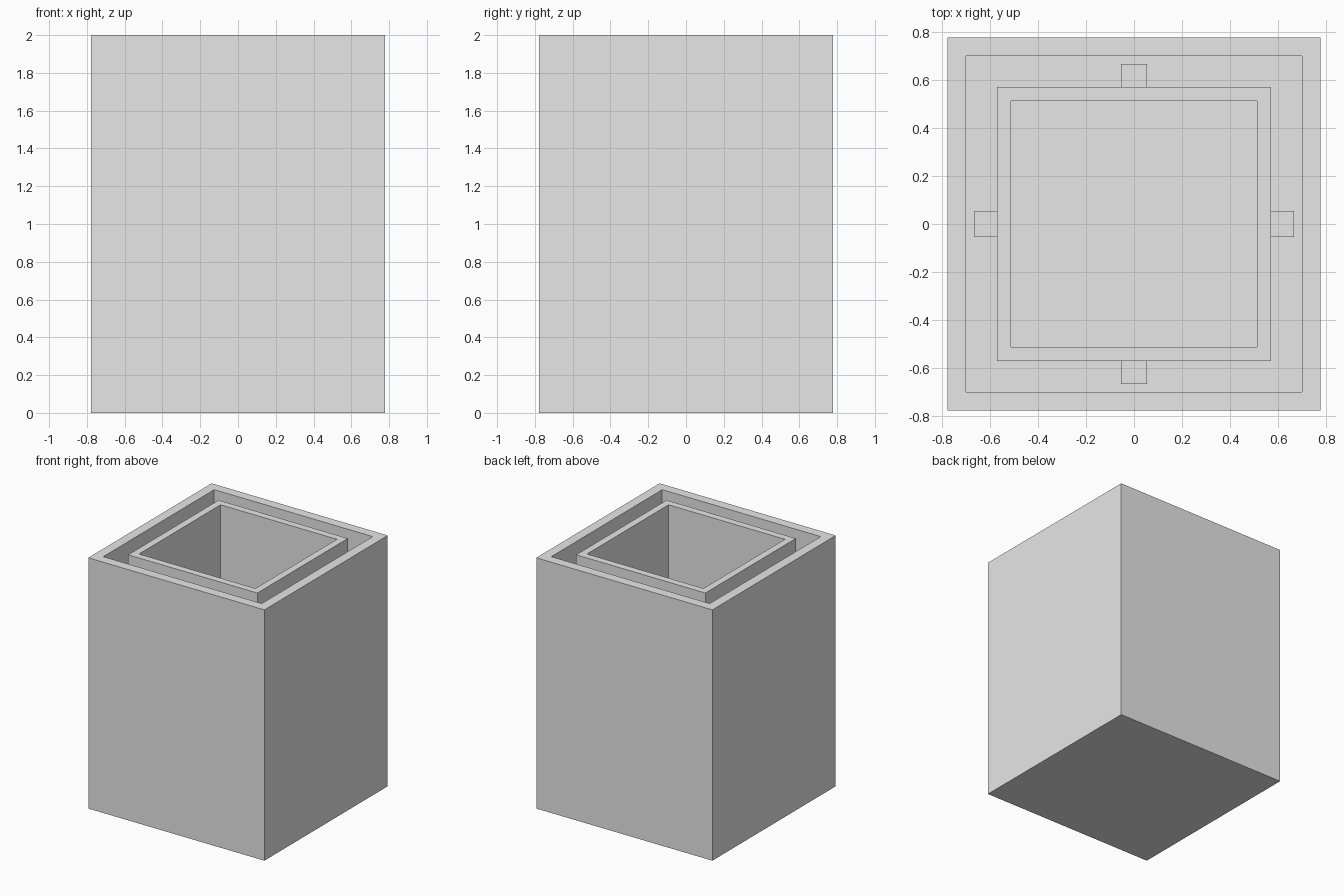
import bpy
import bmesh
from mathutils import Matrix

if "Cube" in bpy.data.objects:
    bpy.data.objects.remove(bpy.data.objects["Cube"], do_unlink=True)

# Plain grey for everything
GREY = (0.8, 0.8, 0.8, 1.0)
grey = bpy.data.materials.new("plain_grey")
grey.use_nodes = True
grey.diffuse_color = GREY
grey.node_tree.nodes["Principled BSDF"].inputs["Base Color"].default_value = GREY

HEIGHT = 2.0
OUTER, OUTER_IN = 0.777, 0.667      # half widths of the outer shell
INNER, INNER_IN = 0.57, 0.49        # half widths of the inner liner
BASE = OUTER - OUTER_IN             # floor thickness of the shell
RIB_TOP = 1.85
RIB_WIDTH = 0.11


def add_object(name, bm):
    mesh = bpy.data.meshes.new(name)
    bm.to_mesh(mesh)
    bm.free()
    mesh.materials.append(grey)
    obj = bpy.data.objects.new(name, mesh)
    bpy.context.collection.objects.link(obj)
    return obj


def block(size, centre):
    bm = bmesh.new()
    bmesh.ops.create_cube(bm, size=1, matrix=Matrix.Translation(centre)
                          @ Matrix.Diagonal((*size, 1)))
    return bm


def open_box(name, half, half_in, bottom, floor):
    """Square box whose top is inset to a rim and sunk to the floor."""
    depth = HEIGHT - bottom
    bm = block((2 * half, 2 * half, depth), (0, 0, bottom + depth / 2))
    top = max(bm.faces, key=lambda f: f.calc_center_median().z)
    bmesh.ops.inset_region(bm, faces=[top], thickness=half - half_in)
    well = bmesh.ops.extrude_face_region(bm, geom=[top])["geom"]
    for v in well:
        if isinstance(v, bmesh.types.BMVert):
            v.co.z = floor
    if top.is_valid:
        bmesh.ops.delete(bm, geom=[top], context="FACES")
    bmesh.ops.recalc_face_normals(bm, faces=bm.faces)
    return add_object(name, bm)


# Outer shell and inner liner, both flush at the rim
open_box("outer_shell", OUTER, OUTER_IN, 0, BASE)
open_box("inner_liner", INNER, INNER_IN, BASE, BASE + INNER - INNER_IN)

# Ribs bridging the gap in the middle of each side
gap = OUTER_IN - INNER
reach = (OUTER_IN + INNER) / 2
for side, dx, dy in (("front", 0, -1), ("back", 0, 1),
                     ("left", 1, 0), ("right", -1, 0)):
    size = (gap if dx else RIB_WIDTH, gap if dy else RIB_WIDTH, RIB_TOP - BASE)
    add_object(side + "_rib",
               block(size, (dx * reach, dy * reach, (RIB_TOP + BASE) / 2)))
